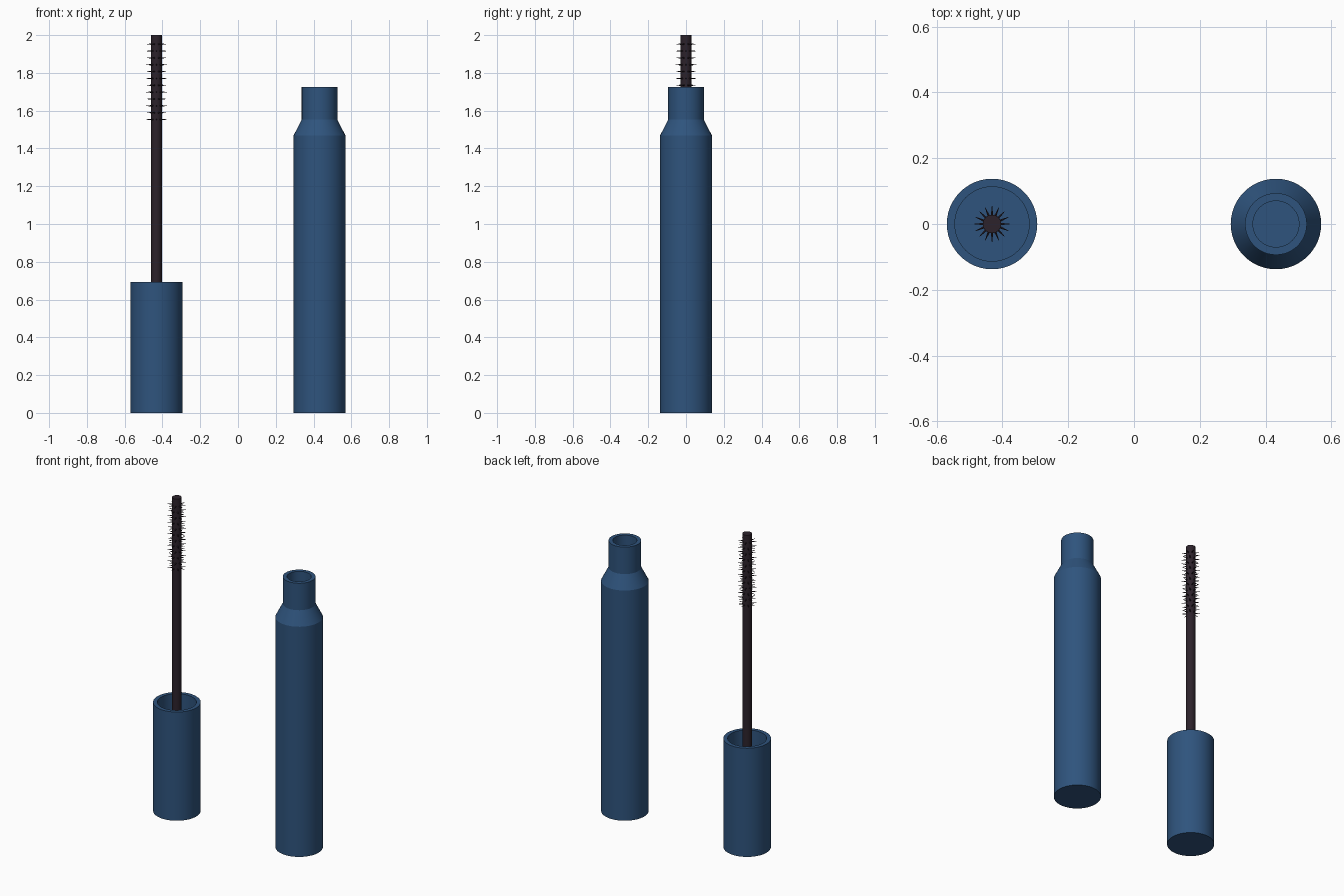
import bpy, bmesh, math
from mathutils import Matrix, Vector

if "Cube" in bpy.data.objects:
    bpy.data.objects.remove(bpy.data.objects["Cube"])

CX = 0.4315      # distance of each part's axis from the middle
R = 0.1375       # outer radius of cap and tube
SEG = 48


def material(name, rgb):
    m = bpy.data.materials.new(name)
    m.diffuse_color = (*rgb, 1)
    m.use_nodes = True
    m.node_tree.nodes["Principled BSDF"].inputs["Base Color"].default_value = m.diffuse_color
    return m


blue = material("navy blue", (0.028, 0.088, 0.205))
dark = material("dark plum", (0.025, 0.016, 0.024))


def finish(name, bm, mat, x):
    bmesh.ops.recalc_face_normals(bm, faces=bm.faces)
    me = bpy.data.meshes.new(name)
    bm.to_mesh(me)
    bm.free()
    me.materials.append(mat)
    ob = bpy.data.objects.new(name, me)
    ob.location.x = x
    bpy.context.collection.objects.link(ob)
    bpy.ops.object.select_all(action='DESELECT')
    ob.select_set(True)
    bpy.context.view_layer.objects.active = ob
    bpy.ops.object.shade_smooth_by_angle(angle=math.radians(25))
    return ob


def lathe(name, profile, mat, x, seg=SEG):
    """Spin an (r, z) profile that starts and ends on the axis."""
    bm = bmesh.new()
    vs = [bm.verts.new((r, 0, z)) for r, z in profile]
    es = [bm.edges.new(p) for p in zip(vs, vs[1:])]
    bmesh.ops.spin(bm, geom=vs + es, cent=(0, 0, 0), axis=(0, 0, 1),
                   angle=math.tau, steps=seg, use_duplicate=False)
    bmesh.ops.remove_doubles(bm, verts=bm.verts, dist=1e-5)
    return finish(name, bm, mat, x)


# Hollow tube with shoulder and open neck
lathe("tube", [(0, 0), (R, 0), (R, 1.468), (0.094, 1.553), (0.094, 1.725),
               (0.07, 1.725), (0.07, 1.547), (0.113, 1.46), (0.113, 0.025),
               (0, 0.025)], blue, CX)

# Open cap
lathe("cap", [(0, 0), (R, 0), (R, 0.693), (0.113, 0.693), (0.113, 0.025),
              (0, 0.025)], blue, -CX)

# Wand stem
lathe("wand", [(0, 0.02), (0.028, 0.02), (0.028, 2.0), (0, 2.0)],
      dark, -CX, 24)

# Bristle rows, each turned half a step from the last
ROWS, PER_ROW, Z0, Z1, TIP = 12, 8, 1.553, 1.952, 0.0545
bm = bmesh.new()
for i in range(ROWS):
    z = Z0 + (Z1 - Z0) * i / (ROWS - 1)
    for j in range(PER_ROW):
        a = math.tau * (j + 0.5 * (i % 2)) / PER_ROW
        d = Vector((math.cos(a), math.sin(a), 0))
        rot = d.to_track_quat('Z', 'Y').to_matrix().to_4x4()
        mid = d * (0.022 + TIP) / 2 + Vector((0, 0, z))
        bmesh.ops.create_cone(bm, cap_ends=True, segments=6, radius1=0.0045,
                              radius2=0.0008, depth=TIP - 0.022,
                              matrix=Matrix.Translation(mid) @ rot)
finish("bristles", bm, dark, -CX)
